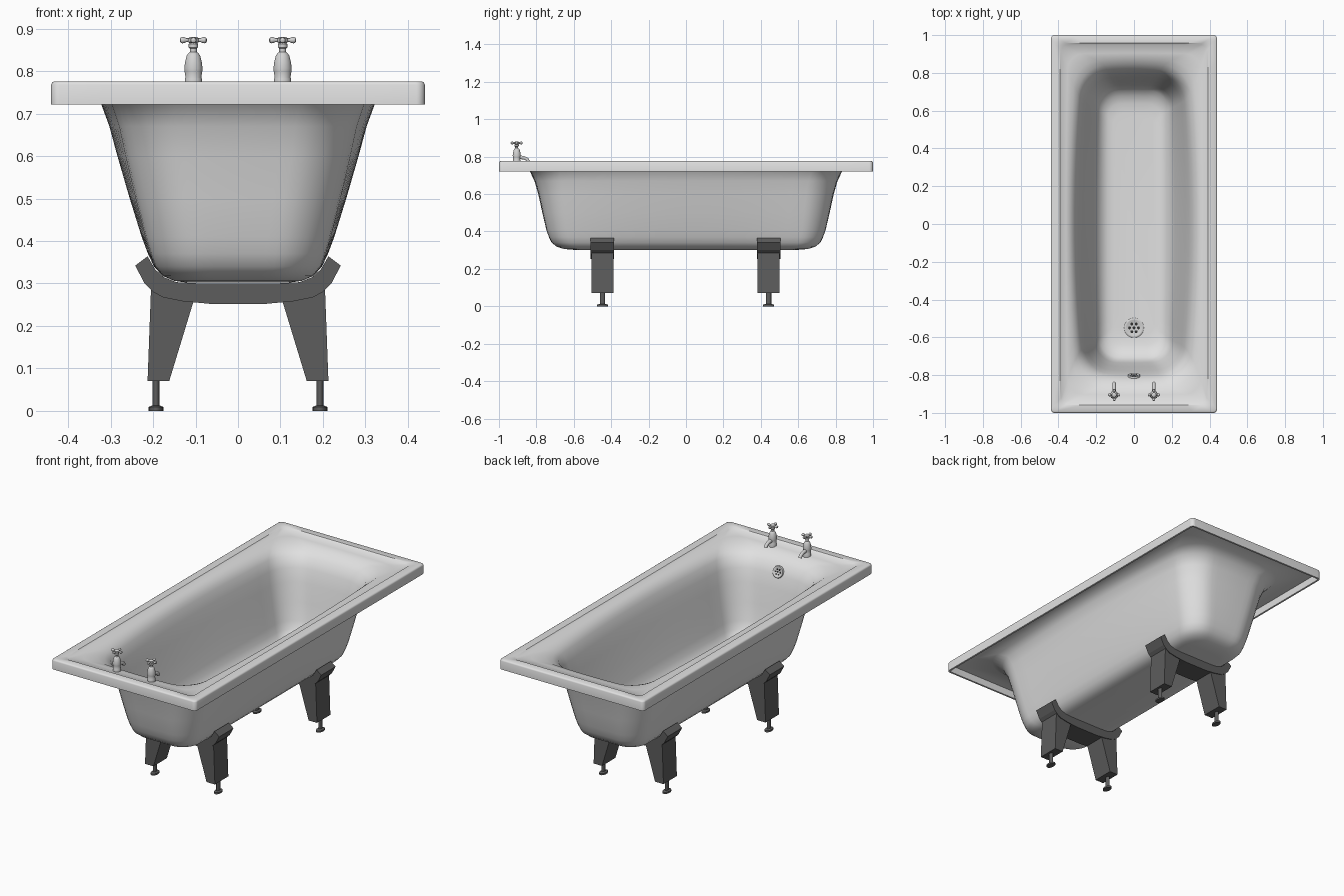
import bpy, bmesh, math
from mathutils import Matrix, Vector

if "Cube" in bpy.data.objects:
    bpy.data.objects.remove(bpy.data.objects["Cube"])


def material(name, c):
    m = bpy.data.materials.new(name)
    m.diffuse_color = (c, c, c, 1)
    m.use_nodes = True
    m.node_tree.nodes["Principled BSDF"].inputs["Base Color"].default_value = m.diffuse_color
    return m


ENAMEL = material("white enamel", 0.75)
CHROME = material("chrome", 0.65)
IRON = material("dark iron", 0.11)
HOLE = material("hole black", 0.03)


def finish(bm, name, mats, smooth=True):
    bmesh.ops.recalc_face_normals(bm, faces=bm.faces)
    me = bpy.data.meshes.new(name)
    bm.to_mesh(me)
    bm.free()
    ob = bpy.data.objects.new(name, me)
    bpy.context.collection.objects.link(ob)
    for m in mats:
        me.materials.append(m)
    if smooth:
        bpy.ops.object.select_all(action='DESELECT')
        ob.select_set(True)
        bpy.context.view_layer.objects.active = ob
        bpy.ops.object.shade_smooth_by_angle(angle=math.radians(40))
    return ob


def ring(hx, hy, r, b, z):
    """Rounded rectangle whose sides bulge outward by b; hx, hy are the full half sizes."""
    ax, ay = hx - b, hy - 0.6 * b
    corners = []
    for i, (sx, sy) in enumerate([(1, 1), (-1, 1), (-1, -1), (1, -1)]):
        corners.append([(sx * (ax - r) + r * math.cos((i + k / 8) * math.pi / 2),
                         sy * (ay - r) + r * math.sin((i + k / 8) * math.pi / 2)) for k in range(9)])
    pts = []
    for i in range(4):
        pts += corners[i]
        p, q = corners[i][-1], corners[(i + 1) % 4][0]
        n = 8 if i % 2 == 0 else 16
        pts += [(p[0] + (q[0] - p[0]) * k / n, p[1] + (q[1] - p[1]) * k / n) for k in range(1, n)]
    return [(x + b * x / ax * (1 - (y / ay) ** 2),
             y + 0.6 * b * y / ay * (1 - (x / ax) ** 2), z) for x, y in pts]


def loft(bm, rings, mat=0):
    loops = [[bm.verts.new(p) for p in r] for r in rings]
    n = len(loops[0])
    for a, b in zip(loops, loops[1:]):
        for i in range(n):
            bm.faces.new((a[i], a[(i + 1) % n], b[(i + 1) % n], b[i])).material_index = mat
    for end in (loops[0], loops[-1]):
        bm.faces.new(end).material_index = mat


def lathe(bm, profile, seg=24, m=Matrix(), mat=0):
    loft(bm, [[m @ Vector((r * math.cos(2 * math.pi * i / seg), r * math.sin(2 * math.pi * i / seg), z))
               for i in range(seg)] for r, z in profile], mat)


# Bathtub: outer shell, folded rim with hollow skirt, then inner basin
wall = [(0.12, 0.60, 0.07, 0, 0.302), (0.15, 0.65, 0.08, 0, 0.306), (0.178, 0.69, 0.10, 0.002, 0.318),
        (0.198, 0.718, 0.11, 0.004, 0.34), (0.212, 0.733, 0.115, 0.008, 0.37), (0.227, 0.747, 0.12, 0.012, 0.41),
        (0.255, 0.768, 0.125, 0.02, 0.50), (0.284, 0.79, 0.13, 0.028, 0.60),
        (0.303, 0.81, 0.135, 0.034, 0.67), (0.322, 0.835, 0.14, 0.036, 0.722)]
rim = [(0.345, 0.875, 0.13, 0.03, 0.75), (0.39, 0.95, 0.06, 0, 0.76), (0.428, 0.988, 0.015, 0, 0.76),
       (0.43, 0.99, 0.012, 0, 0.722), (0.44, 1, 0.02, 0, 0.722), (0.44, 1, 0.02, 0, 0.768),
       (0.438, 0.998, 0.02, 0, 0.773), (0.433, 0.993, 0.018, 0, 0.776), (0.392, 0.957, 0.03, 0, 0.776),
       (0.384, 0.949, 0.03, 0, 0.769), (0.36, 0.905, 0.08, 0.01, 0.766), (0.338, 0.87, 0.12, 0.025, 0.757),
       (0.322, 0.847, 0.13, 0.032, 0.74)]
inner = [(hx - 0.012, hy - 0.012, r - 0.01, b, z + 0.012 * (z < 0.36)) for hx, hy, r, b, z in reversed(wall)]
bm = bmesh.new()
loft(bm, [ring(*p) for p in wall + rim + inner])
finish(bm, "bathtub", [ENAMEL])


# Drain and overflow: raised plates with small dark holes
def grate(name, radius, loc, tilt):
    bm = bmesh.new()
    lathe(bm, [(radius, -0.006), (radius, 0.002), (radius * 0.93, 0.005), (radius * 0.8, 0.005),
               (radius * 0.72, 0.003)], 32)
    spots = [(0, 0)] + [(0.45 * radius * math.cos(k * math.pi / 3), 0.45 * radius * math.sin(k * math.pi / 3))
                        for k in range(6)]
    for x, y in spots:
        lathe(bm, [(radius * 0.15, 0.002), (radius * 0.15, 0.0038)], 12, Matrix.Translation((x, y, 0)), 1)
    ob = finish(bm, name, [CHROME, HOLE])
    ob.location = loc
    ob.rotation_euler = (tilt, 0, 0)


grate("drain", 0.052, (0, -0.55, 0.315), 0)
grate("overflow", 0.032, (0, -0.803, 0.685), -math.radians(70))

# Taps: turned body, cross handle and drooping spout
for side, sx in (("left", -0.105), ("right", 0.105)):
    at = Matrix.Translation((sx, -0.905, 0))
    bm = bmesh.new()
    lathe(bm, [(0.020, 0.76), (0.020, 0.782), (0.0185, 0.785), (0.021, 0.80), (0.0215, 0.806), (0.020, 0.82),
               (0.016, 0.836), (0.012, 0.842), (0.008, 0.845), (0.008, 0.853), (0.011, 0.856), (0.011, 0.864),
               (0.009, 0.866), (0.013, 0.869), (0.013, 0.877), (0.008, 0.881)], 24, at)
    finish(bm, side + "_tap_body", [CHROME])
    bm = bmesh.new()
    for k in range(4):
        arm = (at @ Matrix.Translation((0, 0, 0.873)) @ Matrix.Rotation(k * math.pi / 2, 4, 'Z')
               @ Matrix.Rotation(math.pi / 2, 4, 'Y'))
        lathe(bm, [(0.005, 0.0), (0.0045, 0.017), (0.0068, 0.021), (0.0075, 0.026), (0.006, 0.030),
                   (0.002, 0.032)], 12, arm)
    finish(bm, side + "_tap_handle", [CHROME])
    path = [(0.0, 0.797, 0.010), (0.025, 0.796, 0.010), (0.042, 0.793, 0.009), (0.055, 0.786, 0.009),
            (0.062, 0.775, 0.009)]
    bm = bmesh.new()
    rings = []
    for i, (y, z, r) in enumerate(path):
        a = -math.radians([0, 5, 20, 45, 70][i])
        rings.append([at @ Vector((r * math.cos(t), y - r * math.sin(t) * math.sin(a),
                                   z + r * math.sin(t) * math.cos(a)))
                      for t in [2 * math.pi * k / 14 for k in range(14)]])
    loft(bm, rings)
    finish(bm, side + "_tap_spout", [CHROME])


def plate(name, outline, y, width):
    bm = bmesh.new()
    loft(bm, [[(x, y + s * width / 2, z) for x, z in outline] for s in (-1, 1)])
    finish(bm, name, [IRON], False)


# Cradles, splayed legs and adjustable feet
under = [(-0.242, 0.342), (-0.22, 0.30), (-0.20, 0.28), (-0.176, 0.267), (-0.13, 0.258), (-0.066, 0.252)]
seat = [(-0.09, 0.300), (-0.145, 0.303), (-0.175, 0.315), (-0.195, 0.333), (-0.213, 0.364)]
half_under = under + [(-x, z) for x, z in reversed(under)]
cradle = half_under + [(-x, z) for x, z in reversed(seat)] + seat
leg = [(-0.205, 0.285), (-0.213, 0.07), (-0.162, 0.07), (-0.105, 0.257), (-0.12, 0.28)]
for end, y in (("front", -0.447), ("back", 0.442)):
    plate(end + "_cradle", cradle, y, 0.125)
    for side, s in (("left", 1), ("right", -1)):
        plate(f"{end}_{side}_leg", [(s * x, z) for x, z in leg], y, 0.117)
        bm = bmesh.new()
        m = Matrix.Translation((-0.193 * s, y, 0)) @ Matrix.Diagonal((0.6, 1, 1, 1))
        lathe(bm, [(0.029, 0.0), (0.029, 0.009), (0.014, 0.013), (0.014, 0.08)], 16, m)
        finish(bm, f"{end}_{side}_foot", [IRON])
